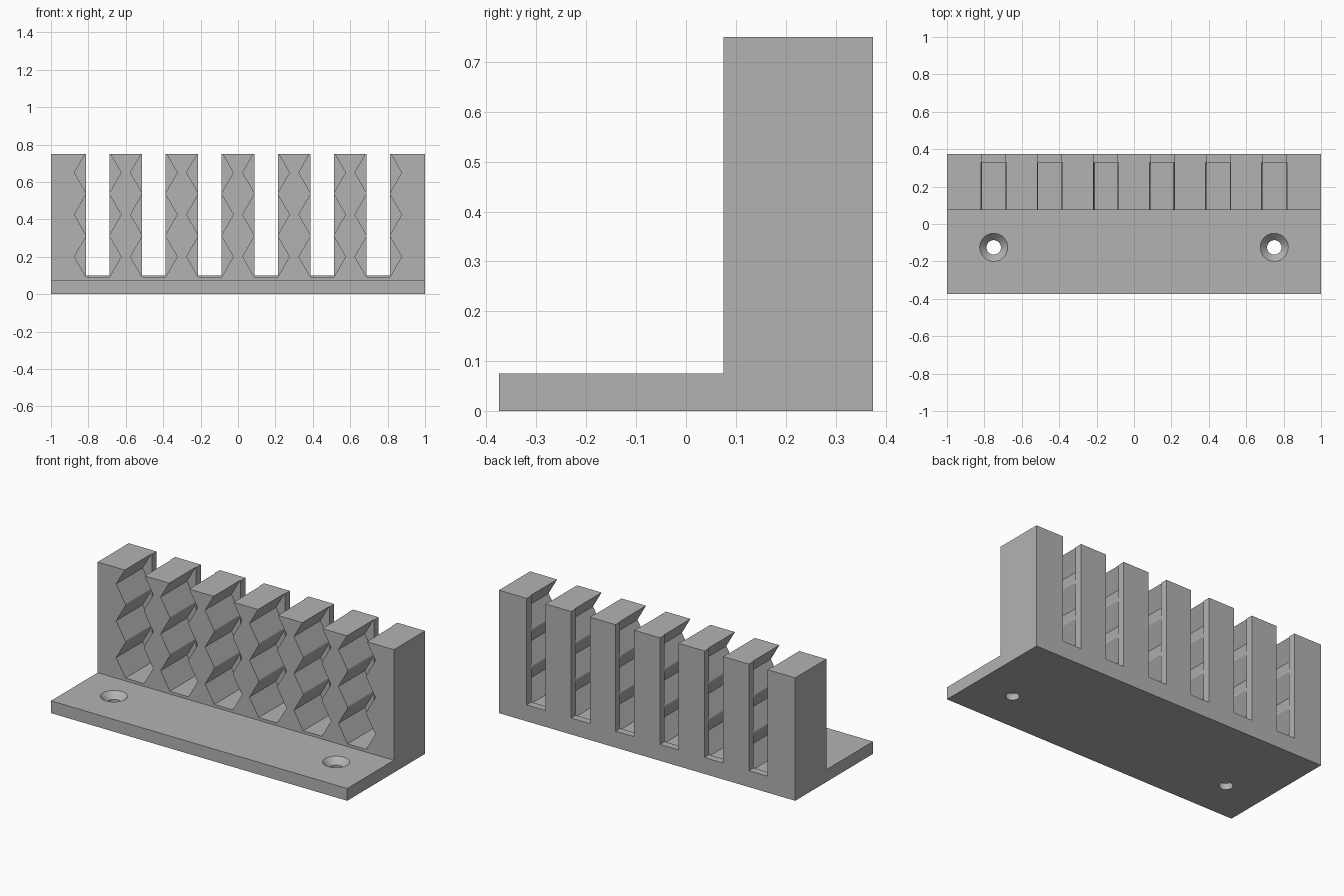
import bpy, bmesh, math
from mathutils import Matrix, Vector

cube = bpy.data.objects.get("Cube")
if cube:
    bpy.data.objects.remove(cube, do_unlink=True)

grey = bpy.data.materials.new("plain grey")
grey.use_nodes = True
color = (0.45, 0.45, 0.45, 1)
grey.diffuse_color = color
grey.node_tree.nodes["Principled BSDF"].inputs["Base Color"].default_value = color


def prism(bm, points, offset):
    """Extrude a closed polygon along an offset."""
    face = bm.faces.new([bm.verts.new(p) for p in points])
    top = bmesh.ops.extrude_face_region(bm, geom=[face])["geom"]
    bmesh.ops.translate(bm, vec=Vector(offset),
                        verts=[v for v in top if isinstance(v, bmesh.types.BMVert)])


def finish(bm, name):
    bmesh.ops.recalc_face_normals(bm, faces=bm.faces[:])
    mesh = bpy.data.meshes.new(name)
    bm.to_mesh(mesh)
    bm.free()
    obj = bpy.data.objects.new(name, mesh)
    bpy.context.collection.objects.link(obj)
    return obj


HEIGHT, BASE, DEPTH, WALL = 0.75, 0.075, 0.375, 0.075
slots = [-0.75 + 0.3 * i for i in range(6)]

# L-shaped bracket: base plate and upright wall
bm = bmesh.new()
outline = [(-DEPTH, 0), (DEPTH, 0), (DEPTH, HEIGHT), (WALL, HEIGHT), (WALL, BASE), (-DEPTH, BASE)]
prism(bm, [(-1, y, z) for y, z in outline], (2, 0, 0))
bracket = finish(bm, "slotted_holder_bracket")
bracket.data.materials.append(grey)

# Narrow slots through the full wall
bm = bmesh.new()
for x in slots:
    w = 0.063
    prism(bm, [(x - w, 0, 0.1), (x + w, 0, 0.1), (x + w, 0, 1), (x - w, 0, 1)], (0, 0.6, 0))
slot_cutter = finish(bm, "slot_cutter")

# Stacked hexagonal pockets, stopping short of the back
bm = bmesh.new()
for x in slots:
    for row in range(3):
        z = 0.2 + 0.225 * row
        ring = [(x + 0.125 * math.cos(a * math.pi / 3), 0,
                 z + 0.125 * math.sin(a * math.pi / 3)) for a in range(6)]
        prism(bm, ring, (0, 0.33, 0))
pocket_cutter = finish(bm, "hex_pocket_cutter")

# Countersunk screw holes: revolved profile
bm = bmesh.new()
for x in (-0.75, 0.75):
    r, sink = 0.0385, 0.0375
    path = [(0, -0.1), (r, -0.1), (r, BASE - sink), (0.075, BASE), (0.075, 0.2), (0, 0.2)]
    verts = [bm.verts.new((x + px, -0.125, pz)) for px, pz in path]
    edges = [bm.edges.new(pair) for pair in zip(verts, verts[1:])]
    bmesh.ops.spin(bm, geom=verts + edges, cent=(x, -0.125, 0), axis=(0, 0, 1),
                   angle=math.tau, steps=48)
bmesh.ops.remove_doubles(bm, verts=bm.verts[:], dist=0.0001)
hole_cutter = finish(bm, "screw_hole_cutter")

# Cut everything and discard the cutters
bpy.ops.object.select_all(action="DESELECT")
bpy.context.view_layer.objects.active = bracket
bracket.select_set(True)
for cutter in (slot_cutter, pocket_cutter, hole_cutter):
    cutter.hide_render = True
    mod = bracket.modifiers.new(cutter.name, "BOOLEAN")
    mod.operation, mod.solver, mod.object = "DIFFERENCE", "EXACT", cutter
    bpy.ops.object.modifier_apply(modifier=mod.name)
    bpy.data.objects.remove(cutter, do_unlink=True)

bpy.ops.object.shade_smooth_by_angle(angle=math.radians(20))
